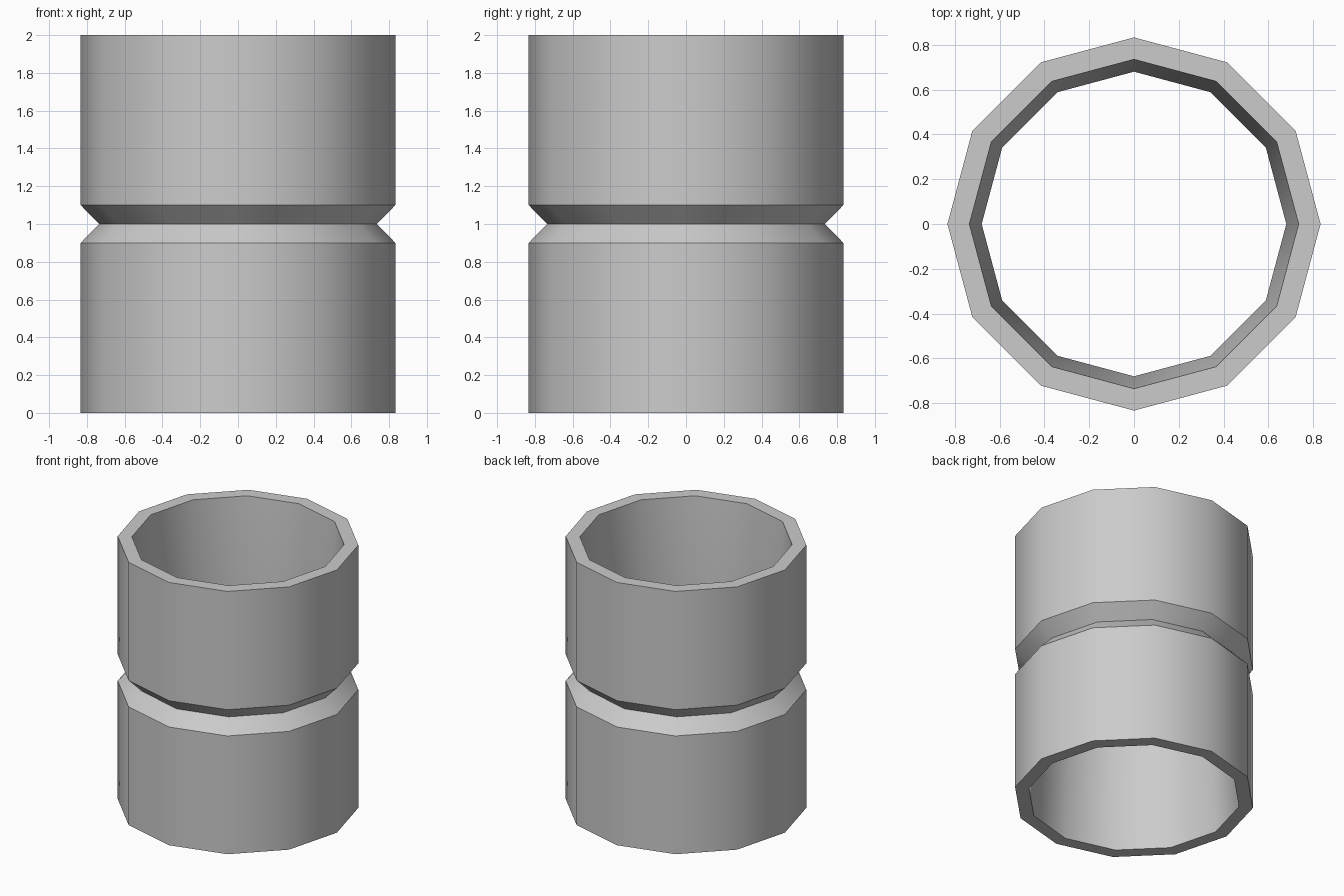
import bpy, bmesh
from math import cos, sin, pi, radians

if "Cube" in bpy.data.objects:
    bpy.data.objects.remove(bpy.data.objects["Cube"])

SIDES = 12
# Closed (radius, height) wall profile: grooved outside, slightly waisted bore
PROFILE = [(0.833, 0), (0.833, 0.9), (0.735, 1.0), (0.833, 1.1),
           (0.833, 2), (0.735, 2), (0.68, 1.0), (0.735, 0)]


def lathe(name, profile, sides):
    bm = bmesh.new()
    rings = []
    for i in range(sides):
        a = 2 * pi * i / sides
        rings.append([bm.verts.new((r * cos(a), r * sin(a), z)) for r, z in profile])
    n = len(profile)
    for i in range(sides):
        p, q = rings[i], rings[(i + 1) % sides]
        for j in range(n):
            k = (j + 1) % n
            bm.faces.new((p[j], q[j], q[k], p[k]))
    bmesh.ops.recalc_face_normals(bm, faces=bm.faces)
    mesh = bpy.data.meshes.new(name)
    bm.to_mesh(mesh)
    bm.free()
    obj = bpy.data.objects.new(name, mesh)
    bpy.context.collection.objects.link(obj)
    return obj


# Hollow pipe sleeve, smooth around with crisp rims and groove
sleeve = lathe("grooved_sleeve", PROFILE, SIDES)
bpy.context.view_layer.objects.active = sleeve
sleeve.select_set(True)
bpy.ops.object.shade_smooth_by_angle(angle=radians(35))
